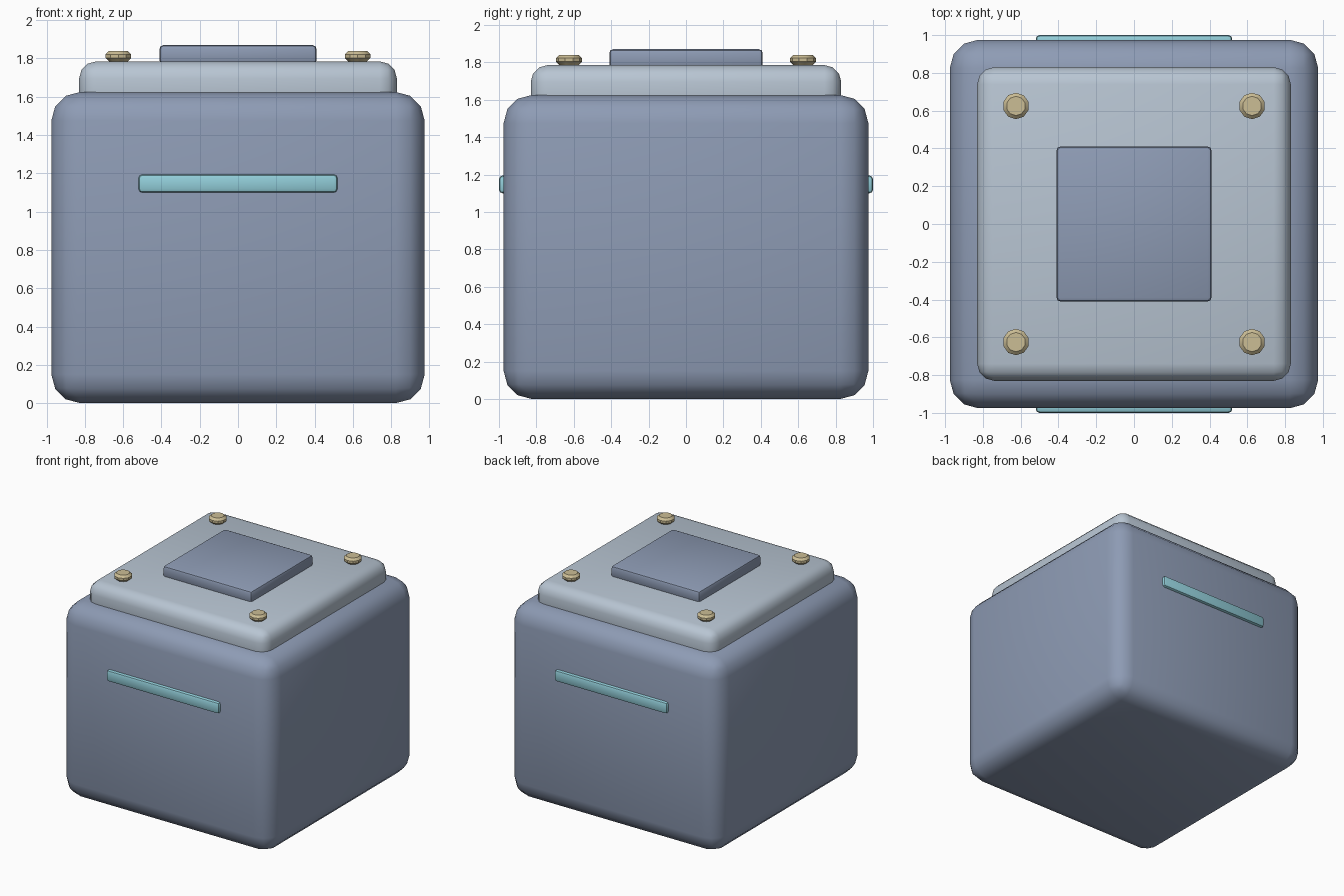
import bpy, math

if "Cube" in bpy.data.objects:
    bpy.data.objects.remove(bpy.data.objects["Cube"])


def material(name, color):
    m = bpy.data.materials.new(name)
    m.diffuse_color = (*color, 1)
    m.use_nodes = True
    m.node_tree.nodes["Principled BSDF"].inputs["Base Color"].default_value = m.diffuse_color
    return m


BLUE = material("slate_blue", (0.27, 0.33, 0.46))
PALE = material("pale_steel", (0.48, 0.56, 0.65))
CYAN = material("cyan_trim", (0.29, 0.62, 0.70))
BRASS = material("brass", (0.60, 0.51, 0.30))


def finish(name, mat, bevel, segments):
    """Name, colour, bevel and smooth the active object."""
    ob = bpy.context.object
    ob.name = name
    ob.data.materials.append(mat)
    mod = ob.modifiers.new("bevel", 'BEVEL')
    mod.width = bevel
    mod.segments = segments
    mod.limit_method = 'ANGLE'
    mod.angle_limit = math.radians(50)
    bpy.ops.object.modifier_apply(modifier=mod.name)
    bpy.ops.object.shade_smooth_by_angle(angle=math.radians(35))
    return ob


def box(name, mat, size, loc, bevel, segments):
    bpy.ops.mesh.primitive_cube_add(size=1, location=loc)
    bpy.context.object.scale = size
    bpy.ops.object.transform_apply(location=False, rotation=False, scale=True)
    return finish(name, mat, bevel, segments)


# Main body, stepped lid and raised top panel
box("body", BLUE, (1.95, 1.95, 1.625), (0, 0, 0.8125), 0.15, 3)
box("lid", PALE, (1.66, 1.66, 0.29), (0, 0, 1.64), 0.09, 3)
box("top_panel", BLUE, (0.82, 0.82, 0.10), (0, 0, 1.82), 0.02, 2)

# Trim strips on front and back
for side, y in (("front", -0.97), ("back", 0.97)):
    box(side + "_strip", CYAN, (1.04, 0.06, 0.095), (0, y, 1.147), 0.02, 2)

# Bolts at the lid corners
for x in (-0.625, 0.625):
    for y in (-0.625, 0.625):
        bpy.ops.mesh.primitive_cylinder_add(vertices=10, radius=0.07, depth=0.055,
                                            location=(x, y, 1.8125))
        finish("corner_bolt", BRASS, 0.018, 1)
